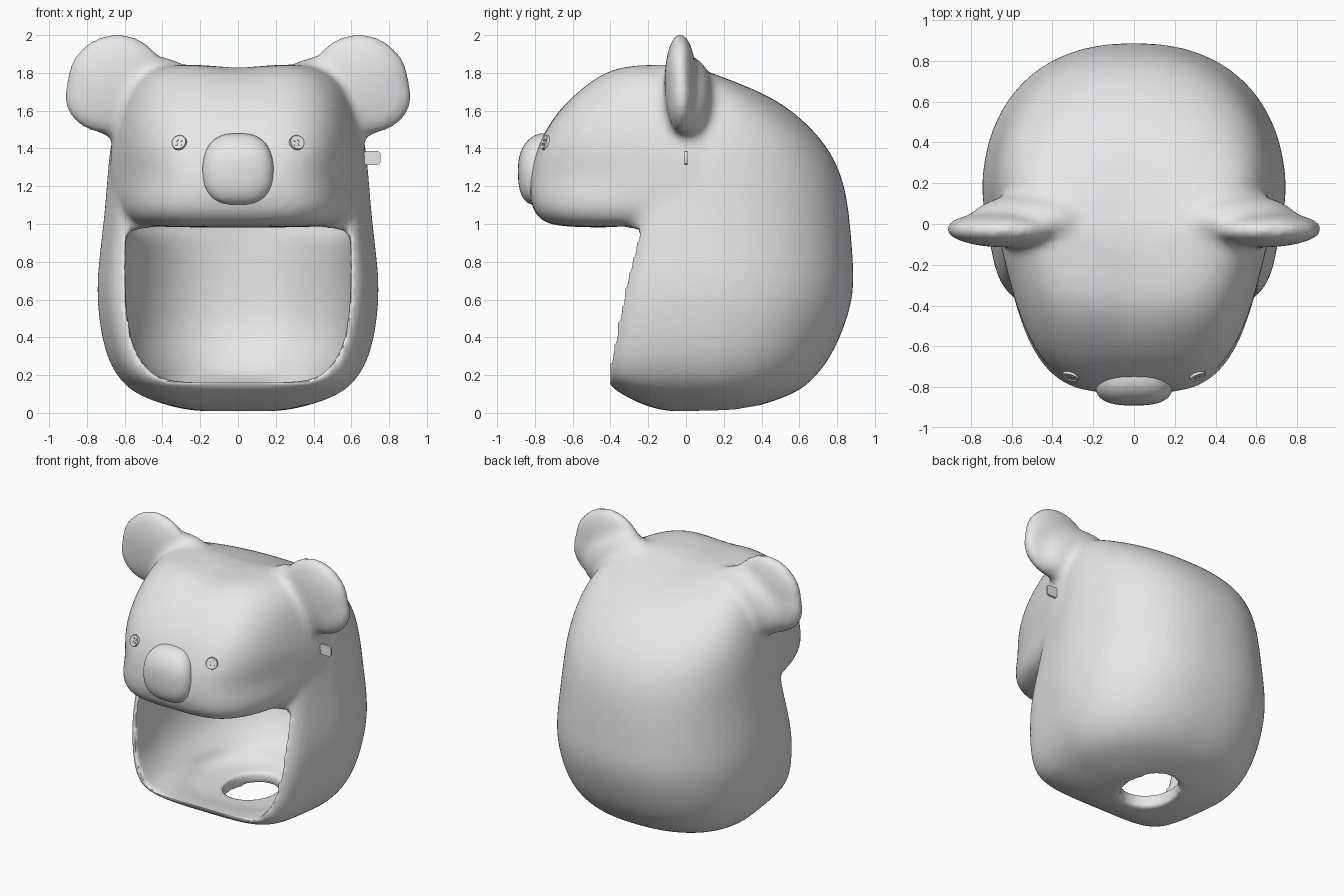
import bpy, bmesh, math
from mathutils import Vector, Matrix

cube = bpy.data.objects.get("Cube")
if cube:
    bpy.data.objects.remove(cube, do_unlink=True)

grey = bpy.data.materials.new("soft grey")
grey.use_nodes = True
grey.diffuse_color = (0.8, 0.8, 0.8, 1)
grey.node_tree.nodes["Principled BSDF"].inputs["Base Color"].default_value = (0.8, 0.8, 0.8, 1)


def make(name, bm):
    bmesh.ops.recalc_face_normals(bm, faces=bm.faces)
    mesh = bpy.data.meshes.new(name)
    bm.to_mesh(mesh)
    bm.free()
    obj = bpy.data.objects.new(name, mesh)
    bpy.context.collection.objects.link(obj)
    return obj


def bake(obj):
    """Turn the modifier result into the object's own mesh."""
    graph = bpy.context.evaluated_depsgraph_get()
    mesh = bpy.data.meshes.new_from_object(obj.evaluated_get(graph))
    obj.modifiers.clear()
    obj.data = mesh


def blend(obj, iterations):
    """Fuse overlapping shapes into one skin and soften the joins."""
    remesh = obj.modifiers.new("blend", "REMESH")
    remesh.mode = "VOXEL"
    remesh.voxel_size = .02
    smooth = obj.modifiers.new("smooth", "SMOOTH")
    smooth.factor = .5
    smooth.iterations = iterations


def finish(obj, angle=40):
    obj.data.materials.clear()
    obj.data.materials.append(grey)
    bpy.ops.object.select_all(action="DESELECT")
    obj.select_set(True)
    bpy.context.view_layer.objects.active = obj
    bpy.ops.object.shade_smooth_by_angle(angle=math.radians(angle))


def power(v, p):
    return math.copysign(abs(v) ** p, v)


def loft(name, rows, front_shape, sides=64):
    """Stack rounded rings of (z, half width, front y, back y).
    front_shape(z) gives the narrowing and the squareness of the front half."""
    bm = bmesh.new()
    rings = []
    for z, width, front, back in rows:
        mid = min(0.12, (front + back) / 2 + 0.1)
        taper, square = front_shape(z)
        ring = []
        for i in range(sides):
            a = math.tau * i / sides
            c, s = math.cos(a), math.sin(a)
            p = 2 / 2.3 if s > 0 else 2 / square
            x, t = width * power(c, p), power(s, p)
            if t < 0:
                x *= 1 + taper * t
            y = mid + t * ((back - mid) if t > 0 else (mid - front))
            ring.append(bm.verts.new((x, y, z)))
        rings.append(ring)
    for low, high in zip(rings, rings[1:]):
        for i in range(sides):
            j = (i + 1) % sides
            bm.faces.new((low[i], low[j], high[j], high[i]))
    bm.faces.new(rings[0])
    bm.faces.new(rings[-1])
    obj = make(name, bm)
    obj.modifiers.new("round", "SUBSURF").levels = 2
    bake(obj)
    return obj


def ellipsoid(bm, centre, radii, tilt=0.0):
    m = Matrix.Translation(centre) @ Matrix.Rotation(tilt, 4, "Y") @ Matrix.Diagonal((*radii, 1))
    bmesh.ops.create_uvsphere(bm, u_segments=48, v_segments=24, radius=1, matrix=m)


# Hood around the back and sides
head = loft("head", [
    (0, .22, -.1, .25), (.05, .42, -.25, .43), (.1, .54, -.34, .57),
    (.16, .62, -.44, .66), (.3, .71, -.425, .78), (.6, .755, -.375, .895),
    (.8, .74, -.325, .885), (1, .715, -.28, .87), (1.2, .697, -.25, .845),
    (1.38, .685, -.2, .775), (1.55, .65, -.15, .63), (1.7, .58, -.1, .42),
    (1.8, .45, -.1, .16), (1.84, .3, -.1, .02)],
    lambda z: (.12, 4 if z < .15 else 8))

# Overhanging brow and muzzle, with hollow cheeks
muzzle = loft("muzzle", [
    (.98, .3, -.4, .4), (.985, .56, -.67, .5), (1.01, .62, -.77, .58),
    (1.1, .67, -.83, .6), (1.25, .68, -.83, .6), (1.38, .68, -.8, .6),
    (1.55, .65, -.72, .55), (1.7, .6, -.58, .35), (1.8, .51, -.46, .1),
    (1.86, .36, -.32, .02)],
    lambda z: (.22 + .12 * math.exp(-((z - 1.27) / .1) ** 2), 4))

# Fuse hood, muzzle and ears
bm = bmesh.new()
bm.from_mesh(head.data)
bm.from_mesh(muzzle.data)
bpy.data.objects.remove(muzzle, do_unlink=True)
# Shallow dip along the crown
for v in bm.verts:
    rise = max(v.co.z - 1.6, 0) / .25
    v.co.z -= .03 * rise * rise * math.exp(-(v.co.x / .2) ** 2)
for side in (-1, 1):
    ellipsoid(bm, (side * .64, -.03, 1.745), (.27, .085, .265))
    ellipsoid(bm, (side * .69, -.025, 1.675), (.235, .08, .2))
    ellipsoid(bm, (side * .52, .015, 1.67), (.3, .13, .2), side * .4)
bm.to_mesh(head.data)
bm.free()
blend(head, 10)
bake(head)

# Hollow with face opening, and neck hole
cavity = loft("cavity", [
    (.1, .36, -.15, .4), (.16, .42, -.3, .5), (.18, .44, -.7, .56),
    (.2, .47, -1.2, .62), (.3, .56, -1.2, .7), (.45, .61, -1.2, .78),
    (.7, .62, -1.2, .79), (.95, .61, -1.2, .78), (.965, .61, -.7, .78),
    (.98, .61, -.2, .78), (1.2, .6, -.2, .75), (1.45, .56, -.2, .62),
    (1.65, .42, -.15, .35), (1.72, .25, -.1, .2)], lambda z: (.2, 4))
bm = bmesh.new()
bmesh.ops.create_cone(bm, cap_ends=True, segments=48, radius1=1, radius2=1, depth=.5,
                      matrix=Matrix.Translation((0, .16, .1)) @ Matrix.Diagonal((.18, .21, 1, 1)))
neck = make("neck_hole", bm)
for cutter in (cavity, neck):
    cut = head.modifiers.new("cut", "BOOLEAN")
    cut.operation = "DIFFERENCE"
    cut.solver = "EXACT"
    cut.object = cutter
blend(head, 4)
bake(head)
for cutter in (cavity, neck):
    bpy.data.objects.remove(cutter, do_unlink=True)
finish(head, 60)

# Nose: a rounded square pad leaning back at the top
bm = bmesh.new()
ellipsoid(bm, (0, 0, 0), (1, 1, 1))
for v in bm.verts:
    v.co = Vector([power(c, .75) for c in v.co])
    top = max(v.co.z, 0)
    v.co.x *= .19 - .015 * top
    v.co.y *= .105
    v.co.z *= .19
    v.co += Vector((0, -.785 + .04 * top * top, 1.29))
finish(make("nose", bm), 60)

# Button eyes with raised rim and four stitch holes
for name, side in (("right_eye", -1), ("left_eye", 1)):
    hit, spot, normal, _ = head.ray_cast(Vector((side * .31, -2, 1.43)), Vector((0, 1, 0)))
    place = Matrix.Translation(spot) @ normal.to_track_quat("Z", "Y").to_matrix().to_4x4()
    bm = bmesh.new()

    def disc(x, y, radius, top):
        bmesh.ops.create_cone(bm, cap_ends=True, segments=24, radius1=radius, radius2=radius * .9,
                              depth=.03, matrix=place @ Matrix.Translation((x, y, top - .015)))

    disc(0, 0, .043, .012)
    bm.normal_update()
    rim = [f for f in bm.faces if len(f.verts) > 4 and f.normal.dot(normal) > .5]
    bmesh.ops.inset_region(bm, faces=rim, thickness=.006, depth=-.004)
    for i in range(4):
        a = math.tau * (i + .5) / 4
        disc(.017 * math.cos(a), .017 * math.sin(a), .008, .012)
    finish(make(name, bm), 30)

# Small side tag
bm = bmesh.new()
bmesh.ops.create_cube(bm, size=1, matrix=Matrix.Translation((.71, 0, 1.35))
                      @ Matrix.Diagonal((.09, .015, .075, 1)))
bmesh.ops.bevel(bm, geom=[e for e in bm.edges if abs(e.verts[0].co.y - e.verts[1].co.y) > .01],
                offset=.02, segments=3, affect="EDGES", profile=.5)
finish(make("side_tag", bm), 30)
